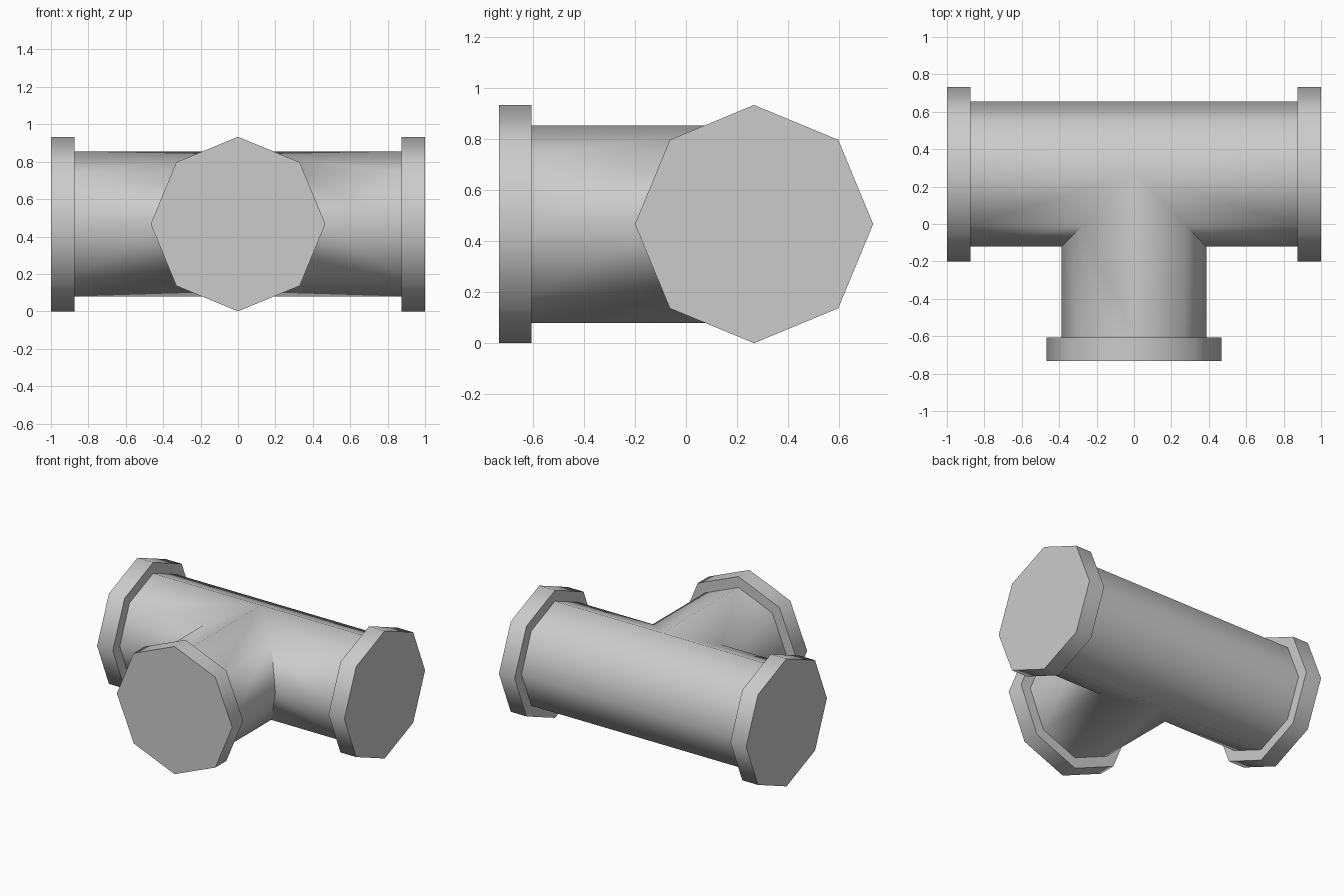
import bpy, bmesh, math
from mathutils import Vector

if "Cube" in bpy.data.objects:
    bpy.data.objects.remove(bpy.data.objects["Cube"])

SIDES = 8
R_PIPE, R_FLANGE = 0.387, 0.4667
FLANGE_T = 0.127
Y_AXIS, Z_AXIS = 0.2667, 0.4667      # centre line of the straight run
RUN_END, BRANCH_END = 1.0, -0.7333

bm = bmesh.new()


def profile(radius):
    """Octagon with a corner pointing up, as (sideways, height) pairs."""
    return [(radius * math.sin(i * math.tau / SIDES),
             radius * math.cos(i * math.tau / SIDES)) for i in range(SIDES)]


def ring(radius, place):
    return [bm.verts.new(place(u, h)) for u, h in profile(radius)]


def bridge(a, b):
    for i in range(SIDES):
        j = (i + 1) % SIDES
        bm.faces.new((a[i], a[j], b[j], b[i]))


def add_flange(pipe_ring, place, outward):
    """Stepped octagonal collar with a closed end."""
    inner = ring(R_FLANGE, place)
    outer = ring(R_FLANGE, lambda u, h: place(u, h) + outward * FLANGE_T)
    bridge(pipe_ring, inner)
    bridge(inner, outer)
    bm.faces.new(outer)


# Pipe ends and collars of the straight run
ends = {}
for s in (-1, 1):
    def place(u, h, s=s):
        return Vector((s * (RUN_END - FLANGE_T), Y_AXIS + u, Z_AXIS + h))
    ends[s] = ring(R_PIPE, place)
    add_flange(ends[s], place, Vector((s, 0, 0)))

# Branch pipe: its inner ring is the mitred seam with the straight run
def place_branch(u, h):
    return Vector((u, BRANCH_END + FLANGE_T, Z_AXIS + h))


seam = ring(R_PIPE, lambda u, h: Vector((u, Y_AXIS - abs(u), Z_AXIS + h)))
branch_end = ring(R_PIPE, place_branch)
bridge(seam, branch_end)
add_flange(branch_end, place_branch, Vector((0, -1, 0)))

# Straight run: back half is continuous, front half stops at the seam
half = SIDES // 2
for i in range(SIDES):
    j = (i + 1) % SIDES
    left, right = ends[-1], ends[1]
    if i < half:
        loop = [left[i], left[j]]
        loop += [seam[j]] if j == half else []
        loop += [right[j], right[i]]
        loop += [seam[i]] if i == 0 else []
        bm.faces.new(loop)
    else:
        bm.faces.new((left[i], left[j], seam[j], seam[i]))
        mi, mj = (SIDES - i) % SIDES, (SIDES - j) % SIDES
        bm.faces.new((right[i], right[j], seam[mj], seam[mi]))

bmesh.ops.recalc_face_normals(bm, faces=bm.faces[:])
mesh = bpy.data.meshes.new("pipe_tee")
bm.to_mesh(mesh)
bm.free()
tee = bpy.data.objects.new("pipe_tee", mesh)
bpy.context.collection.objects.link(tee)

# Rounded look on the octagon sides, crisp collars and seam
bpy.context.view_layer.objects.active = tee
tee.select_set(True)
bpy.ops.object.shade_smooth_by_angle(angle=math.radians(50))
